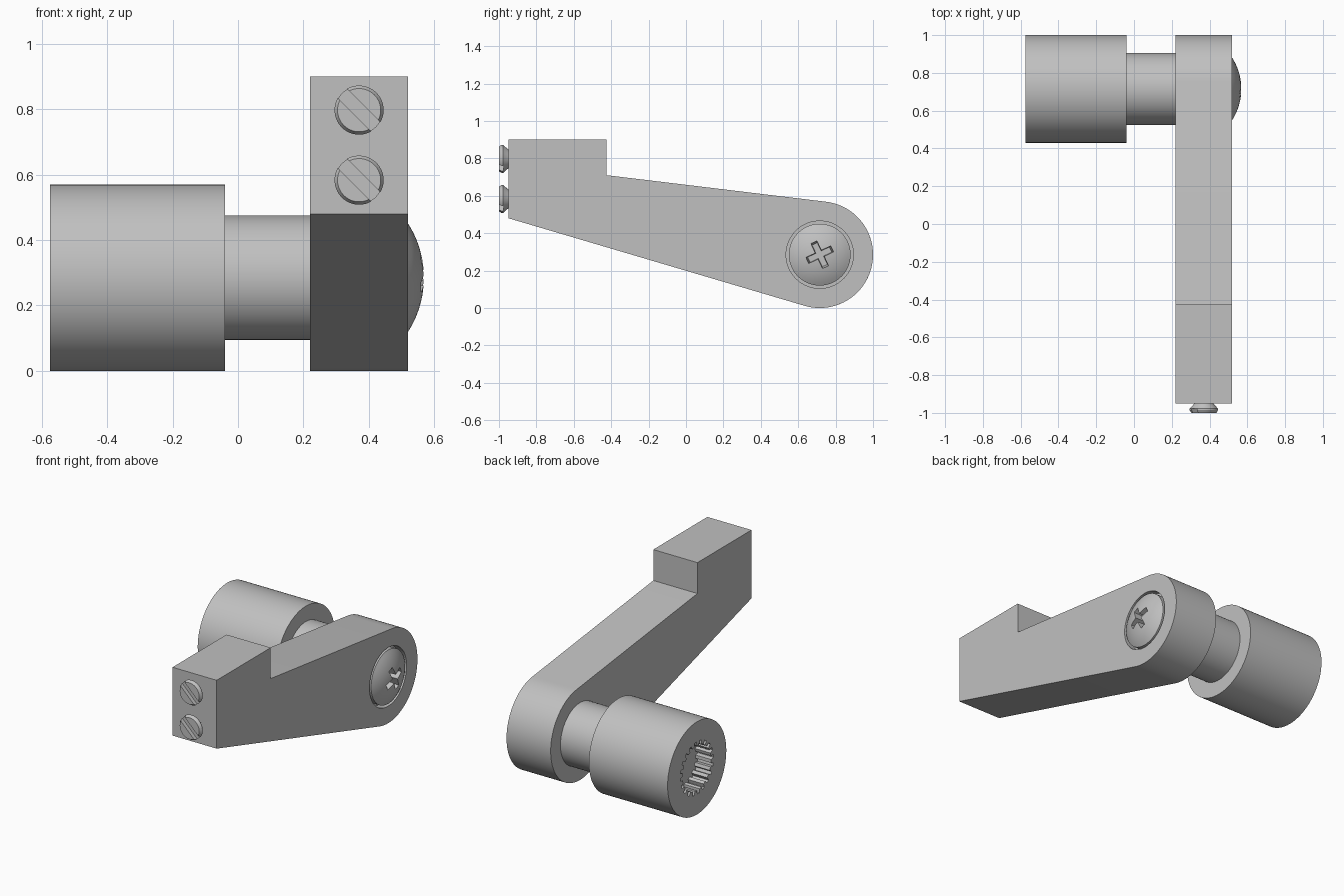
import bpy, bmesh, math
from mathutils import Matrix, Vector

cube = bpy.data.objects.get("Cube")
if cube:
    bpy.data.objects.remove(cube, do_unlink=True)

steel = bpy.data.materials.new("grey steel")
steel.use_nodes = True
GREY = (0.53, 0.53, 0.53, 1)
steel.diffuse_color = GREY
steel.node_tree.nodes["Principled BSDF"].inputs["Base Color"].default_value = GREY

PIVOT_Y, PIVOT_Z, END_R = 0.715, 0.285, 0.285


def frame(origin, x, y, z):
    m = Matrix((x, y, z)).transposed().to_4x4()
    m.translation = origin
    return m


SIDEWAYS = frame((0, 0, 0), (0, 1, 0), (0, 0, 1), (1, 0, 0))
PIVOT = frame((0, PIVOT_Y, PIVOT_Z), (0, 1, 0), (0, 0, 1), (1, 0, 0))


def finish(name, bm, matrix):
    bmesh.ops.recalc_face_normals(bm, faces=bm.faces)
    bm.transform(matrix)
    mesh = bpy.data.meshes.new(name)
    bm.to_mesh(mesh)
    bm.free()
    mesh.materials.append(steel)
    obj = bpy.data.objects.new(name, mesh)
    bpy.context.collection.objects.link(obj)
    return obj


def prism(name, outline, low, high, matrix, low_scale=1):
    """Extrude a 2D outline along local z, optionally tapered at the low end."""
    bm = bmesh.new()
    a = [bm.verts.new((x * low_scale, y * low_scale, low)) for x, y in outline]
    b = [bm.verts.new((x, y, high)) for x, y in outline]
    bm.faces.new(a)
    bm.faces.new(b)
    for i in range(len(a)):
        j = (i + 1) % len(a)
        bm.faces.new((a[i], a[j], b[j], b[i]))
    return finish(name, bm, matrix)


def lathe(name, profile, matrix, segments=96):
    """Revolve (radius, height) points around local z and cap both ends."""
    bm = bmesh.new()
    rings = []
    for r, h in profile:
        rings.append([bm.verts.new((r * math.cos(t), r * math.sin(t), h))
                      for t in (math.tau * i / segments for i in range(segments))])
    for a, b in zip(rings, rings[1:]):
        for i in range(segments):
            j = (i + 1) % segments
            bm.faces.new((a[i], a[j], b[j], b[i]))
    bm.faces.new(rings[0])
    bm.faces.new(rings[-1])
    return finish(name, bm, matrix)


def cut(obj, cutter):
    cutter.hide_render = True
    mod = obj.modifiers.new("cut", 'BOOLEAN')
    mod.object = cutter
    mod.solver = 'EXACT'
    select(obj)
    bpy.ops.object.modifier_apply(modifier=mod.name)
    bpy.data.objects.remove(cutter, do_unlink=True)


def select(obj):
    bpy.ops.object.select_all(action='DESELECT')
    obj.select_set(True)
    bpy.context.view_layer.objects.active = obj


def smooth(obj):
    select(obj)
    bpy.ops.object.shade_smooth_by_angle(angle=math.radians(25))


# Arm: raised block, tapering bar and rounded end, with a screw recess
outline = [(-0.425, 0.71), (-0.425, 0.9), (-0.95, 0.9), (-0.95, 0.48)]
for i in range(49):
    t = math.radians(-106.5 + 189.5 * i / 48)
    outline.append((PIVOT_Y + END_R * math.cos(t), PIVOT_Z + END_R * math.sin(t)))
arm = prism("crank_arm", outline, 0.22, 0.52, SIDEWAYS)
cut(arm, lathe("recess_cutter", [(0.18, 0.47), (0.18, 0.6)], PIVOT))
smooth(arm)

# Stepped shaft: narrow neck and wide barrel with a splined socket
barrel = lathe("splined_barrel", [(END_R, -0.575), (END_R, -0.04), (0.19, -0.04), (0.19, 0.22)], PIVOT)
TEETH = 20
spline = []
for i in range(TEETH):
    for r, step in ((0.138, 0.0), (0.138, 0.45), (0.162, 0.55), (0.162, 0.9)):
        t = math.tau * (i + step) / TEETH
        spline.append((r * math.cos(t), r * math.sin(t)))
cut(barrel, prism("socket_cutter", spline, -0.7, -0.47, PIVOT))
smooth(barrel)

# Domed pivot screw with a cross recess
cap_r, cap_h = 0.165, 0.048
sphere_r = (cap_r ** 2 + cap_h ** 2) / (2 * cap_h)
profile = [(cap_r, 0.465)]
for i in range(11):
    r = cap_r * (1 - i / 10.5)
    profile.append((r, 0.52 + cap_h - sphere_r + math.sqrt(sphere_r ** 2 - r ** 2)))
pivot_screw = lathe("pivot_screw", profile, PIVOT)
w, l = 0.019, 0.08
cross = []
for k in range(4):
    turn = Matrix.Rotation(math.radians(25 + 90 * k), 2)
    cross += [tuple(turn @ Vector(p)) for p in ((w, -w), (l, -w), (l, w))]
cut(pivot_screw, prism("cross_cutter", cross, 0.5, 0.6, PIVOT, low_scale=0.8))
smooth(pivot_screw)

# Two slotted countersunk screws on the front of the block
for name, z in (("upper_clamp_screw", 0.797), ("lower_clamp_screw", 0.583)):
    place = frame((0.37, -0.95, z), (1, 0, 0), (0, 0, 1), (0, -1, 0))
    screw = lathe(name, [(0.045, -0.01), (0.05, 0.0), (0.075, 0.028), (0.075, 0.036), (0.066, 0.05)],
                  place, 64)
    slot = [(-0.1, -0.02), (0.1, -0.02), (0.1, 0.02), (-0.1, 0.02)]
    cut(screw, prism("slot_cutter", slot, 0.026, 0.1, place @ Matrix.Rotation(math.radians(-45), 4, 'Z')))
    smooth(screw)
